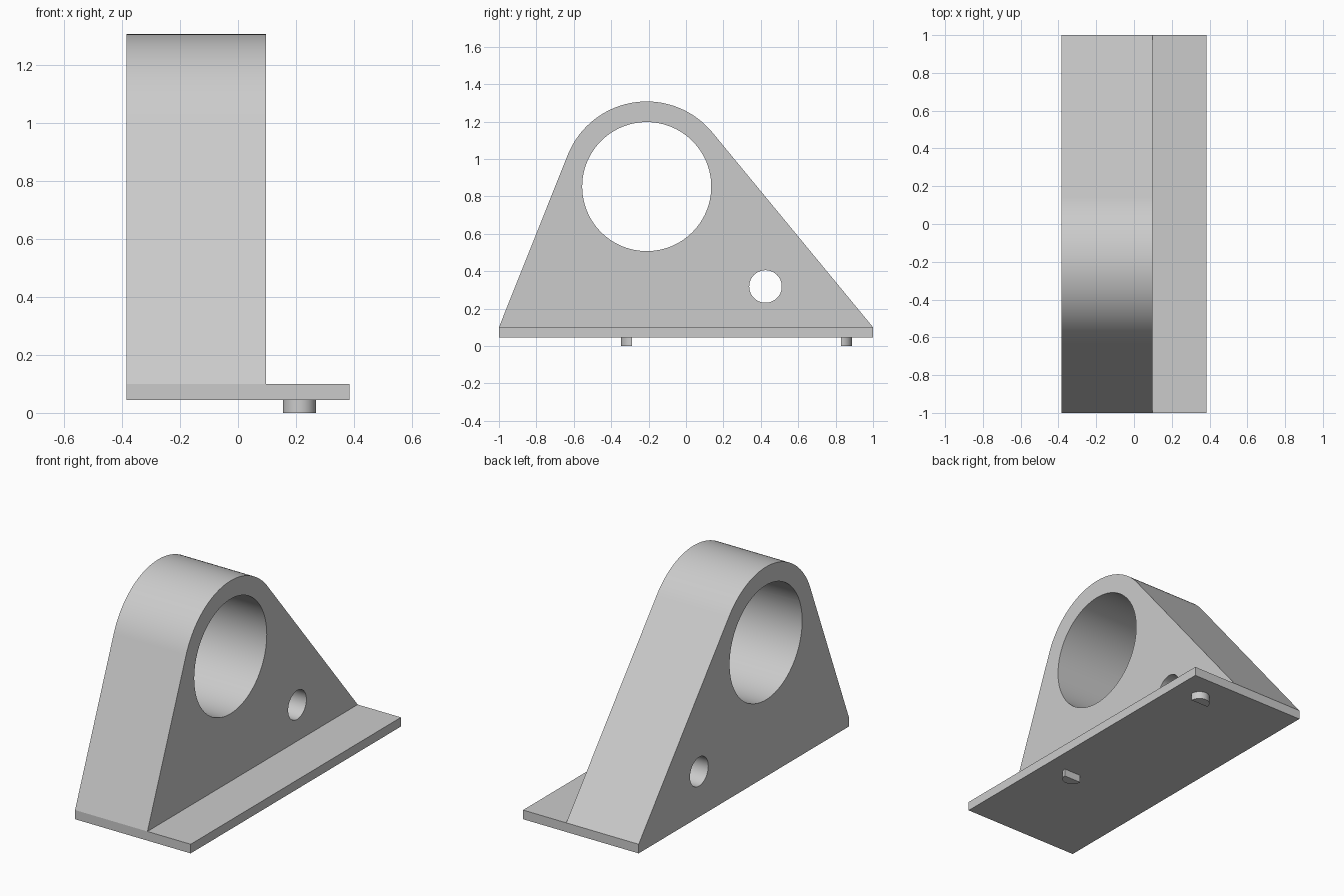
import bpy, bmesh
from math import atan2, asin, cos, sin, pi, hypot, radians
from mathutils import Matrix

cube = bpy.data.objects.get("Cube")
if cube:
    bpy.data.objects.remove(cube, do_unlink=True)

grey = bpy.data.materials.new("light grey")
grey.use_nodes = True
COLOUR = (0.6, 0.6, 0.6, 1)
grey.diffuse_color = COLOUR
grey.node_tree.nodes["Principled BSDF"].inputs["Base Color"].default_value = COLOUR

X0, X_WALL, X1 = -0.385, 0.097, 0.385   # plate back, wall face, plate edge
Z0, Z1 = 0.045, 0.10                    # underside and top of the plate
BORE = (-0.21, 0.852)                   # bore centre in y, z
R_OUT, R_BORE = 0.455, 0.345


def arc(cx, cy, r, a0, a1, n):
    return [(cx + r * cos(a0 + (a1 - a0) * i / n),
             cy + r * sin(a0 + (a1 - a0) * i / n)) for i in range(n + 1)]


def prism(name, outline, to_3d, offset):
    """Extrude a flat outline, placed by to_3d, along offset."""
    bm = bmesh.new()
    face = bm.faces.new([bm.verts.new(to_3d(u, v)) for u, v in outline])
    ext = bmesh.ops.extrude_face_region(bm, geom=[face], use_keep_orig=True)
    verts = [g for g in ext["geom"] if isinstance(g, bmesh.types.BMVert)]
    bmesh.ops.translate(bm, verts=verts, vec=offset)
    bmesh.ops.recalc_face_normals(bm, faces=bm.faces[:])
    mesh = bpy.data.meshes.new(name)
    bm.to_mesh(mesh)
    bm.free()
    mesh.materials.append(grey)
    obj = bpy.data.objects.new(name, mesh)
    bpy.context.collection.objects.link(obj)
    return obj


def activate(obj):
    bpy.ops.object.select_all(action="DESELECT")
    obj.select_set(True)
    bpy.context.view_layer.objects.active = obj


def tangent_angle(corner_y):
    """Angle on the rounded top where the line from a base corner touches."""
    dy, dz = corner_y - BORE[0], Z1 - BORE[1]
    half = pi / 2 - asin(R_OUT / hypot(dy, dz))
    return atan2(dz, dy) + (half if corner_y > 0 else -half)


# Upright wall: base corners joined by tangents to a rounded top
start, end = tangent_angle(1), tangent_angle(-1) % (2 * pi)
outline = [(-1, Z1), (1, Z1)] + arc(*BORE, R_OUT, start, end, 64)
wall = prism("bearing_wall", outline, lambda y, z: (X0, y, z), (X_WALL - X0, 0, 0))

# Large bore and small side hole
for name, cy, cz, r, n in (("bore", *BORE, R_BORE, 96),
                           ("side_hole", 0.425, 0.318, 0.087, 48)):
    cutter = prism(name + "_cutter", arc(cy, cz, r, 0, 2 * pi, n)[:-1],
                   lambda y, z: (X0 - 0.1, y, z), (X_WALL - X0 + 0.2, 0, 0))
    cutter.hide_render = True
    cut = wall.modifiers.new(name, "BOOLEAN")
    cut.operation, cut.solver, cut.object = "DIFFERENCE", "EXACT", cutter
    activate(wall)
    bpy.ops.object.modifier_apply(modifier=name)
    bpy.data.objects.remove(cutter, do_unlink=True)

# Base plate with a flange beyond the wall
plate = prism("base_plate", [(X0, -1), (X1, -1), (X1, 1), (X0, 1)],
              lambda x, y: (x, y, Z0), (0, 0, Z1 - Z0))

# Half-round locating pegs, flat sides facing each other
pegs = [prism(name, arc(0.212, y, 0.057, a, a + pi, 32),
              lambda x, y: (x, y, 0), (0, 0, Z0))
        for name, y, a in (("front_peg", -0.29, pi), ("back_peg", 0.83, 0))]

for obj in [wall, plate] + pegs:
    activate(obj)
    bpy.ops.object.shade_smooth_by_angle(angle=radians(20))
